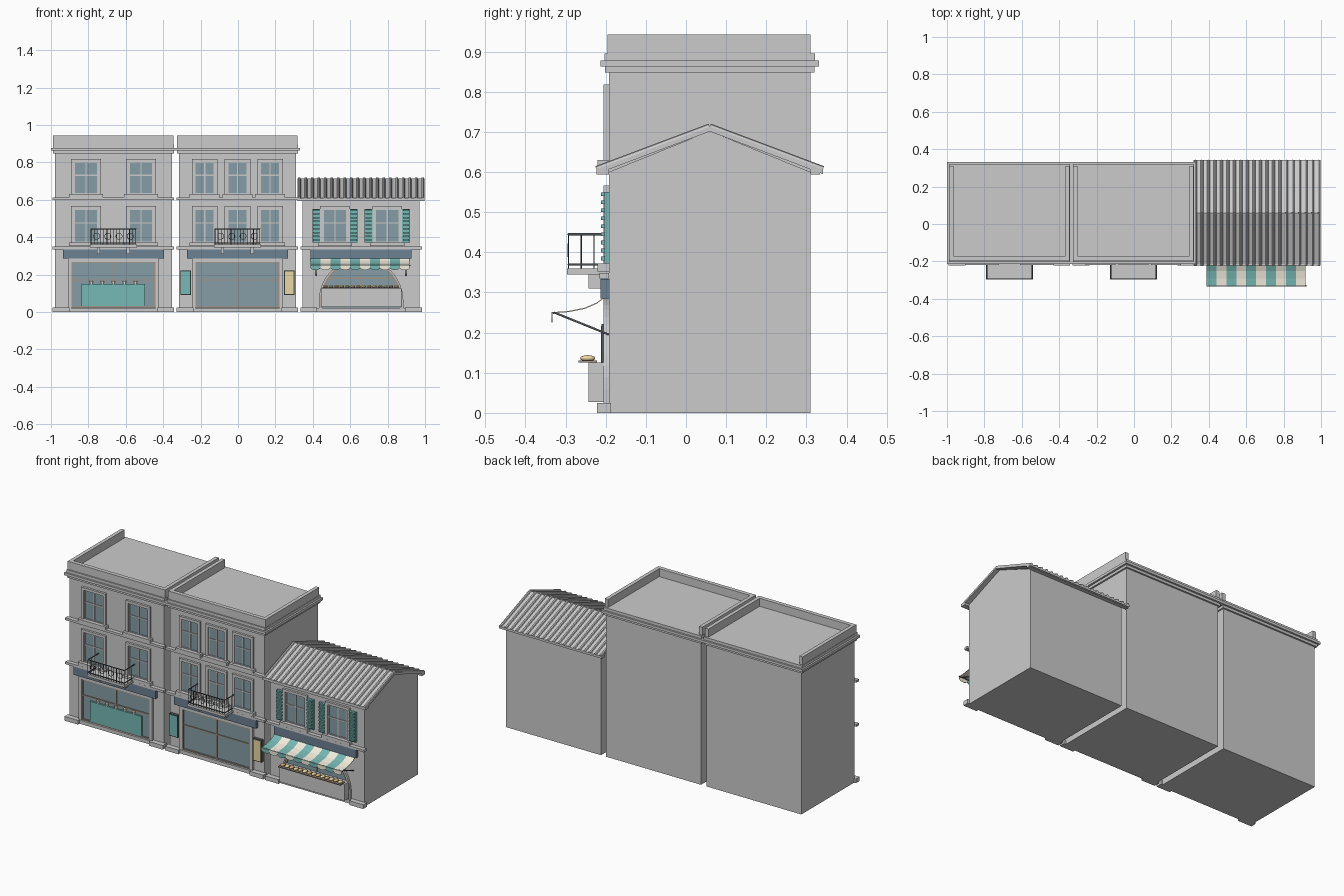
import bpy, math
from mathutils import Vector

if "Cube" in bpy.data.objects:
    bpy.data.objects.remove(bpy.data.objects["Cube"])

def mat(name, c):
    m = bpy.data.materials.new(name)
    m.diffuse_color = (*c, 1)
    m.use_nodes = True
    m.node_tree.nodes["Principled BSDF"].inputs["Base Color"].default_value = m.diffuse_color
    return m

GLASS = mat("glass", (0.24, 0.34, 0.38))
TEAL = mat("teal", (0.18, 0.48, 0.46))
CREAM = mat("cream", (0.91, 0.86, 0.73))
NAVY = mat("navy", (0.15, 0.22, 0.29))
BLACK = mat("iron", (0.09, 0.10, 0.11))
WOOD = mat("wood", (0.36, 0.30, 0.25))
OCHRE = mat("ochre", (0.83, 0.68, 0.36))
CRUST = mat("crust", (0.66, 0.42, 0.18))

def make(name, verts, faces, m=None):
    me = bpy.data.meshes.new(name)
    me.from_pydata(verts, [], faces)
    ob = bpy.data.objects.new(name, me)
    bpy.context.collection.objects.link(ob)
    if m:
        me.materials.append(m)
    bpy.context.view_layer.objects.active = ob
    ob.select_set(True)
    bpy.ops.object.mode_set(mode='EDIT')
    bpy.ops.mesh.select_all(action='SELECT')
    bpy.ops.mesh.normals_make_consistent(inside=False)
    bpy.ops.object.mode_set(mode='OBJECT')
    ob.select_set(False)
    return ob

def boxes(name, blocks, m=None):
    """One mesh from (x0, x1, y0, y1, z0, z1) blocks."""
    vs, fs = [], []
    for b in blocks:
        n = len(vs)
        vs += [(b[i], b[2 + j], b[4 + k]) for i in (0, 1) for j in (0, 1) for k in (0, 1)]
        fs += [[n + i for i in f] for f in ((0, 1, 3, 2), (4, 6, 7, 5), (0, 4, 5, 1),
                                            (2, 3, 7, 6), (0, 2, 6, 4), (1, 5, 7, 3))]
    return make(name, vs, fs, m)

def prism(name, pts, axis, a, b, m=None):
    """Extrude a profile along x (points are y,z) or y (points are x,z)."""
    n = len(pts)
    vs = [(t, p, q) if axis == 'x' else (p, t, q) for t in (a, b) for p, q in pts]
    fs = [list(range(n)), list(range(n, 2 * n))]
    fs += [(i, (i + 1) % n, n + (i + 1) % n, n + i) for i in range(n)]
    return make(name, vs, fs, m)

def frame(x0, x1, z0, z1, w, ya, yb):
    """Blocks of a rectangular frame of width w around an opening."""
    return [(x0 - w, x0, ya, yb, z0, z1 + w), (x1, x1 + w, ya, yb, z0, z1 + w),
            (x0, x1, ya, yb, z1, z1 + w)]

def wires(name, paths, r, m):
    cu = bpy.data.curves.new(name, 'CURVE')
    cu.dimensions = '3D'
    cu.bevel_depth, cu.bevel_resolution, cu.use_fill_caps = r, 1, True
    for pts, closed in paths:
        s = cu.splines.new('POLY')
        s.points.add(len(pts) - 1)
        for p, q in zip(s.points, pts):
            p.co = (*q, 1)
        s.use_cyclic_u = closed
    cu.materials.append(m)
    bpy.context.collection.objects.link(bpy.data.objects.new(name, cu))

F, B = -0.192, 0.31          # wall planes
CX = (-0.666, -0.003, 0.658)  # building centres
HW = 0.313

def window(cx, z0, z1, hw):
    x0, x1, zm = cx - hw, cx + hw, (z0 + z1) / 2 + 0.015
    boxes("window_glass", [(x0, x1, F - 0.002, F + 0.01, z0, z1)], GLASS)
    boxes("window_surround", frame(x0, x1, z0, z1, 0.016, F - 0.013, F + 0.01))
    boxes("window_bars", frame(x0 + .005, x1 - .005, z0, z1 - .005, 0.005, F - 0.006, F) +
          [(cx - .003, cx + .003, F - 0.006, F, z0, z1), (x0, x1, F - 0.006, F, zm - .003, zm + .003),
           (x0, x1, F - 0.006, F, z0, z0 + .005)])
    boxes("window_sill", [(x0 - .027, x1 + .027, F - 0.028, F + 0.01, z0 - 0.02, z0)])

def balcony(cx):
    boxes("balcony_slab", [(cx - .125, cx + .125, -0.297, F, 0.345, 0.36)])
    boxes("balcony_bracket", [(cx + s * .08 - .009, cx + s * .08 + .009, -0.243, F, 0.31, 0.345) for s in (-1, 1)])
    h, y, zt, zb = 0.12, -0.293, 0.445, 0.37
    u = lambda z: ([(cx - h, F, z), (cx - h, y, z), (cx + h, y, z), (cx + h, F, z)], False)
    wires("balcony_rails", [u(zt), u(zb)], 0.003, BLACK)
    bars = [([(cx - h + 2 * h * i / 14, y, 0.36), (cx - h + 2 * h * i / 14, y, zt)], False) for i in range(15)]
    bars += [([(cx + s * h, y + .032 * i, 0.36), (cx + s * h, y + .032 * i, zt)], False) for s in (-1, 1) for i in (1, 2)]
    for i in range(4):
        c = cx - 0.09 + 0.06 * i
        bars.append(([(c + .017 * math.cos(t * math.pi / 6), y, .405 + .017 * math.sin(t * math.pi / 6))
                      for t in range(12)], True))
    wires("balcony_balusters", bars, 0.0016, BLACK)

# Shared walls, plinths, string courses and fascia boards
for i, c in enumerate(CX):
    tall = i < 2
    boxes("building_walls", [(c - HW, c + HW, F, B, 0, 0.87 if tall else 0.6)])
    boxes("plinth", [(c - .325, c - .235, F - .03, F + .005, 0, .025), (c + .235, c + .325, F - .03, F + .005, 0, .025)])
    boxes("threshold", [(c - .235, c + .235, F - .015, F, 0, .022)])
    boxes("string_course", [(c - .325, c + .325, F - .023, F, z, z + .014) for z in ((.335, .598) if tall else (.335,))])
    boxes("fascia_board", [(c - .27, c + .27, F - .021, F, .285, .334)], NAVY)
    for z0, z1 in (((.372, .55), (.63, .802)) if tall else ((.372, .55),)):
        for dx in ((-.175, 0, .175) if i == 1 else (-.147, .147) if i == 0 else (-.14, .14)):
            window(c + dx, z0, z1, .053 if i == 1 else .064)

# Tall buildings: cornice, parapet, balcony, shopfront
for c in CX[:2]:
    boxes("cornice", [(c - HW - d, c + HW + d, F - d, B + d, z0, z1)
                      for d, z0, z1 in ((.01, .848, .863), (.021, .863, .878), (.011, .878, .895))])
    w = .322
    boxes("parapet", [(c - w, c + w, F - .004, F + .02, .895, .943),
                      (c - w, c - w + .022, F + .02, B, .895, .943),
                      (c + w - .022, c + w, F + .02, B, .895, .943)])
    balcony(c)
    boxes("shop_glass", [(c - .225, c + .225, F - .003, F + .01, .025, .268)], GLASS)
    boxes("shop_surround", frame(c - .225, c + .225, .022, .268, .018, F - .013, F))
    boxes("shop_bars", frame(c - .218, c + .218, .025, .261, .007, F - .009, F) +
          [(c - .004, c + .004, F - .009, F, .025, .268), (c - .225, c + .225, F - .008, F, .168, .175),
           (c - .225, c + .225, F - .009, F, .025, .032)], WOOD)

# Cafe counter with cups
c = CX[0]
boxes("cafe_counter", [(c - .17, c + .17, F - .012, F, .032, .15)], TEAL)
for i in range(5):
    x = c - .118 + .059 * i
    bpy.ops.mesh.primitive_cone_add(vertices=12, radius1=.006, radius2=.01, depth=.016, location=(x, F - .008, .158))
    bpy.context.object.name = "cup"
    bpy.context.object.data.materials.append(CREAM)

# Wall posters beside the middle shop
c = CX[1]
for s, m in ((-1, TEAL), (1, OCHRE)):
    x = c + s * .277
    boxes("poster_frame", [(x - .028, x + .028, F - .018, F, .09, .222)], BLACK)
    boxes("poster", [(x - .024, x + .024, F - .02, F - .01, .095, .217)], m)

# Bakery arch
c = CX[2]
def arch(r, n=24):
    return [(c + r * math.cos(math.pi * i / n), .06 + r * math.sin(math.pi * i / n)) for i in range(n + 1)]
def legs(r):
    return [(c + r, .022)] + arch(r) + [(c - r, .022)]
prism("arch_glass", legs(.21), 'y', F - .003, F + .005, GLASS)
prism("arch_frame", legs(.218) + legs(.208)[::-1], 'y', F - .01, F, WOOD)
prism("arch_surround", legs(.226) + legs(.218)[::-1], 'y', F - .014, F)
boxes("arch_bars", [(c - .004, c + .004, F - .008, F, .025, .268), (c - .17, c + .17, F - .008, F, .177, .184)], WOOD)

# Bakery counter, tray and loaves
boxes("bakery_counter", [(c - .215, c + .215, -.243, F, .027, .125)])
boxes("bread_tray", [(c - .205, c + .205, -.268, -.222, .125, .131)], WOOD)
for i in range(14):
    bpy.ops.mesh.primitive_uv_sphere_add(segments=12, ring_count=6, radius=1, location=(c - .19 + .0292 * i, -.245, .136))
    o = bpy.context.object
    o.name, o.scale = "loaf", (.012, .019, .008)
    o.data.materials.append((CRUST, OCHRE)[i % 2])
    bpy.ops.object.shade_smooth_by_angle()

# Striped awning with scalloped valance and struts
top = [(-.2, .292), (-.222, .275), (-.252, .262), (-.292, .254), (-.333, .251)]
sheet = top + [(y, z - .003) for y, z in top[::-1]]
w = .053
for i in range(10):
    x0 = c - .27 + w * i
    m = (TEAL, CREAM)[i % 2]
    prism("awning_stripe", sheet, 'x', x0, x0 + w, m)
    sc = [(x0 + w / 2 - w / 2 * math.cos(math.pi * k / 8), .237 - .012 * math.sin(math.pi * k / 8)) for k in range(9)]
    prism("awning_valance", [(x0, .251)] + sc + [(x0 + w, .251)], 'y', -.335, -.332, m)
wires("awning_struts", [([(c + s * .24, F, .195), (c + s * .24, -.328, .25)], False) for s in (-1, 1)] +
      [([(c - .265, -.33, .249), (c + .265, -.33, .249)], False)], .003, BLACK)

# Louvred shutters
for dx in (-.14, .14):
    for s in (-1, 1):
        x = c + dx + s * .1
        boxes("shutter", [(x - .021, x + .021, F - .011, F, .372, .55)], TEAL)
        boxes("shutter_slats", [(x - .017, x + .017, F - .02, F - .01, .38 + .02 * k, .389 + .02 * k) for k in range(9)], TEAL)

# Pitched roof with gable, eaves and tile ribs
RY, RZ, EY = .059, .713, .282
prism("gable_wall", [(F, .6), (B, .6), (RY, .702)], 'x', c - HW, c + HW)
prism("roof", [(RY - EY, .607), (RY, RZ), (RY + EY, .607), (RY + EY, .595), (RY, RZ - .012), (RY - EY, .595)],
      'x', c - .34, c + .34)
boxes("eaves", [(c - .34, c + .34, F - .031, F, .594, .61), (c - .34, c + .34, B, B + .024, .594, .61)])
for i in range(20):
    x = c - .33 + .66 * i / 19
    for s in (-1, 1):
        a, b = Vector((x, RY + s * EY, .607)), Vector((x, RY, RZ))
        d = b - a
        bpy.ops.mesh.primitive_cylinder_add(vertices=8, radius=.008, depth=d.length, location=(a + b) / 2,
                                            rotation=d.to_track_quat('Z', 'Y').to_euler())
        bpy.context.object.name = "tile_rib"
        bpy.ops.object.shade_smooth_by_angle()
